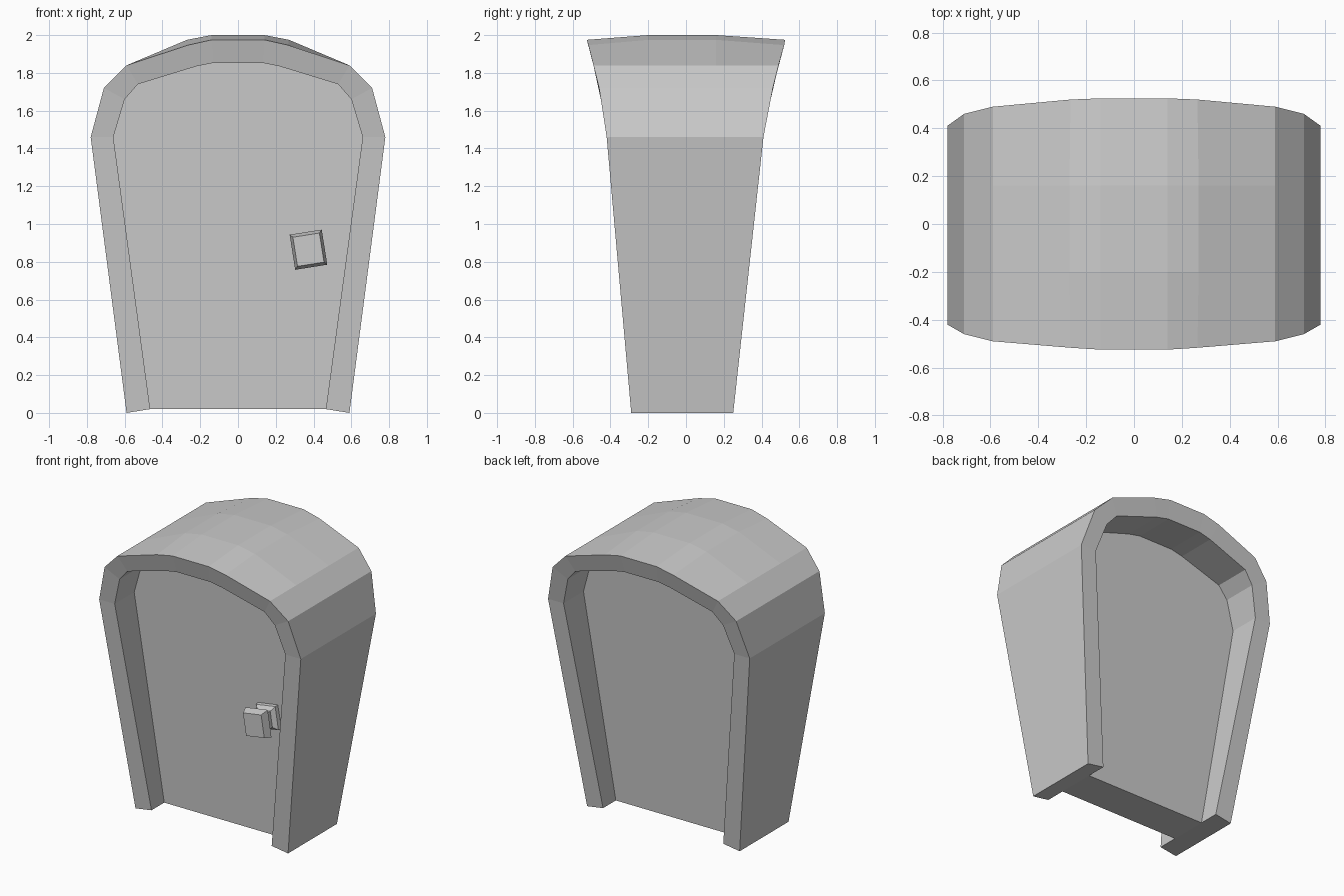
import bpy, bmesh, math

if "Cube" in bpy.data.objects:
    bpy.data.objects.remove(bpy.data.objects["Cube"])

# Half profiles (x, z), from the foot up to the crown
OUTER = [(.59, 0), (.78, 1.46), (.71, 1.72), (.59, 1.84), (.265, 1.947), (.14, 1.975)]
MIDDLE = OUTER[:4] + [(.27, 1.975), (.14, 2.0)]
INNER = [(.465, .02), (.66, 1.46), (.60, 1.66), (.53, 1.74), (.22, 1.835), (.13, 1.853)]
# Depth of the flared front and back rims at each height (z, front y, back y)
FLARE = [(0, -.29, .25), (1.46, -.42, .41), (1.72, -.46, .46),
         (1.84, -.49, .49), (1.947, -.517, .52), (1.975, -.525, .525)]


def rim(z, side):
    for a, b in zip(FLARE, FLARE[1:]):
        if z <= b[0]:
            return a[side] + (z - a[0]) / (b[0] - a[0]) * (b[side] - a[side])
    return FLARE[-1][side]


def finish(bm, name):
    bmesh.ops.recalc_face_normals(bm, faces=bm.faces)
    mesh = bpy.data.meshes.new(name)
    bm.to_mesh(mesh)
    bm.free()
    ob = bpy.data.objects.new(name, mesh)
    bpy.context.collection.objects.link(ob)
    return ob


def arch(bm, half, depth):
    pts = [(-x, z) for x, z in half] + [(x, z) for x, z in reversed(half)]
    return [bm.verts.new((x, depth(z), z)) for x, z in pts]


# Arched body: recessed panel, rim, crowned roof, rim, recessed panel
bm = bmesh.new()
rings = [
    arch(bm, INNER, lambda z: -.15 - .037 * z),
    arch(bm, INNER, lambda z: rim(z, 1)),
    arch(bm, OUTER, lambda z: rim(z, 1)),
    arch(bm, MIDDLE, lambda z: -.20),
    arch(bm, MIDDLE, lambda z: .16),
    arch(bm, OUTER, lambda z: rim(z, 2)),
    arch(bm, INNER, lambda z: rim(z, 2)),
    arch(bm, INNER, lambda z: .11 + .055 * z),
]
for a, b in zip(rings, rings[1:]):
    for i in range(len(a) - 1):
        bm.faces.new((a[i], a[i + 1], b[i + 1], b[i]))
# Door panels, feet and threshold
bm.faces.new(rings[0])
bm.faces.new(rings[-1])
bm.faces.new([r[0] for r in rings])
bm.faces.new([r[-1] for r in rings])
bm.faces.new((rings[0][0], rings[0][-1], rings[-1][-1], rings[-1][0]))
finish(bm, "arched_door_body")

# Square handle: base plate, narrow neck, bevelled head
bm = bmesh.new()
tilt = math.radians(9)
sections = []
for y, w, h in [(-.17, .08, .085), (-.21, .075, .08), (-.235, .05, .055),
                (-.275, .05, .055), (-.305, .086, .094), (-.36, .071, .078)]:
    ring = []
    for sx, sz in [(-1, -1), (1, -1), (1, 1), (-1, 1)]:
        x, z = sx * w, sz * h
        ring.append(bm.verts.new((.373 + x * math.cos(tilt) - z * math.sin(tilt), y,
                                  .864 + x * math.sin(tilt) + z * math.cos(tilt))))
    sections.append(ring)
for a, b in zip(sections, sections[1:]):
    for i in range(4):
        j = (i + 1) % 4
        bm.faces.new((a[i], a[j], b[j], b[i]))
bm.faces.new(sections[0])
bm.faces.new(sections[-1])
finish(bm, "door_handle")
